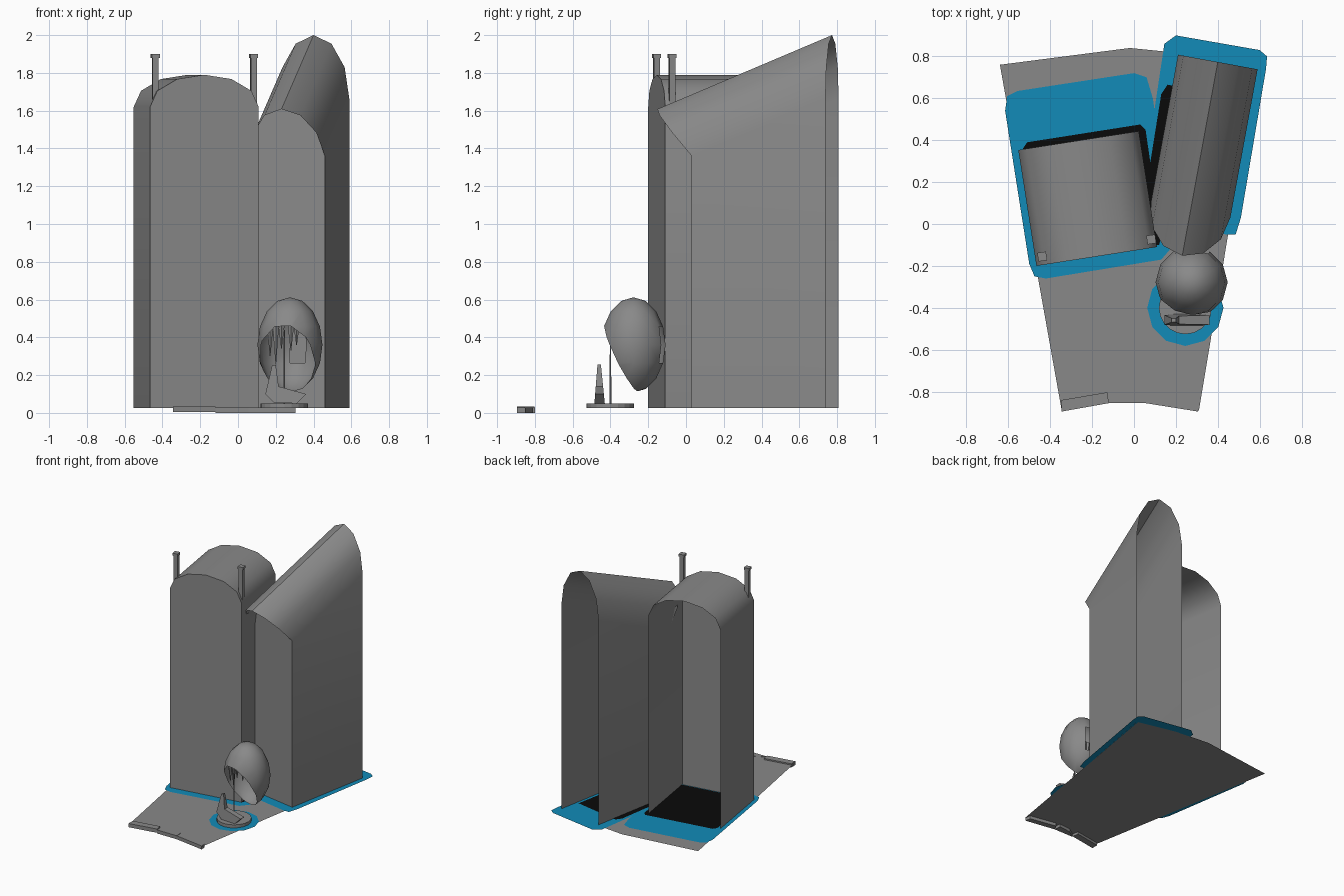
import bpy, bmesh, math
from math import sin, cos, pi, radians
from mathutils import Vector, Matrix

if "Cube" in bpy.data.objects:
    bpy.data.objects.remove(bpy.data.objects["Cube"])


def material(name, rgb):
    m = bpy.data.materials.new(name)
    m.use_nodes = True
    m.diffuse_color = (*rgb, 1)
    m.node_tree.nodes["Principled BSDF"].inputs["Base Color"].default_value = (*rgb, 1)
    return m


GREY = material("stone grey", (0.25, 0.25, 0.25))
BLUE = material("water blue", (0.006, 0.26, 0.48))
BLACK = material("floor black", (0.003, 0.003, 0.003))
GROUND = 0.025


def finish(name, bm, mat, smooth=None):
    me = bpy.data.meshes.new(name)
    bm.to_mesh(me)
    bm.free()
    me.materials.append(mat)
    if smooth:
        me.shade_smooth()
        me.set_sharp_from_angle(angle=radians(smooth))
    ob = bpy.data.objects.new(name, me)
    bpy.context.collection.objects.link(ob)
    return ob


def plate(name, outline, z, mat, height=0):
    """Flat outline, optionally raised into a slab."""
    bm = bmesh.new()
    face = bm.faces.new([bm.verts.new((x, y, z)) for x, y in outline])
    if height:
        top = bmesh.ops.extrude_face_region(bm, geom=[face])["geom"]
        bmesh.ops.translate(bm, vec=(0, 0, height),
                            verts=[v for v in top if isinstance(v, bmesh.types.BMVert)])
    bmesh.ops.recalc_face_normals(bm, faces=bm.faces)
    if not height and bm.faces[:][0].normal.z < 0:
        bmesh.ops.reverse_faces(bm, faces=bm.faces)
    return finish(name, bm, mat)


def circle(x, y, r, n=12):
    return [(x + r * cos(2 * pi * i / n), y + r * sin(2 * pi * i / n)) for i in range(n)]


def placed(x, y, angle):
    return Matrix.Translation((x, y, 0)) @ Matrix.Rotation(radians(angle), 4, 'Z')


def tower(name, frame, half, depth, front_z, back_z, rise, overhang=0):
    """Open-backed shell with an arched roof that may slope and overhang the front."""
    slope = (back_z - front_z) / depth

    def profile(y, spring, lean):
        pts = [(-half, y, GROUND)]
        for i in range(7):
            a = pi - pi * i / 6
            out = lean * sin(a)
            pts.append((half * cos(a), y - out, spring + rise * sin(a) - out * slope))
        return pts + [(half, y, GROUND)]

    bm = bmesh.new()
    front = [bm.verts.new(p) for p in profile(0, front_z, overhang)]
    back = [bm.verts.new(p) for p in profile(depth, back_z, 0)]
    for i in range(len(front) - 1):
        bm.faces.new((front[i], front[i + 1], back[i + 1], back[i]))
    bm.faces.new([bm.verts.new(p) for p in reversed(profile(0, front_z, 0))])
    bm.transform(frame)
    return finish(name, bm, GREY, 40)


# Ground sector
plate("ground", [(-0.345, -0.89), (-0.12, -0.855), (0.07, -0.855), (0.31, -0.89),
                 (0.58, 0.74), (0.28, 0.81), (-0.02, 0.84), (-0.64, 0.76)], GROUND, GREY)

# Pools around the towers and the fountain
plate("left_pool", [(-0.42, -0.26), (0.13, -0.17), (0.19, -0.1), (0.09, 0.6), (0.06, 0.70),
                    (0, 0.72), (-0.555, 0.635), (-0.605, 0.61), (-0.615, 0.54),
                    (-0.50, -0.19), (-0.475, -0.25)], GROUND + 0.001, BLUE)
plate("right_pool", [(0.44, -0.05), (0.485, -0.05), (0.51, 0.03), (0.63, 0.74), (0.635, 0.8),
                     (0.60, 0.83), (0.2, 0.9), (0.145, 0.86), (0.02, 0.03)],
      GROUND + 0.0015, BLUE)
plate("fountain_pool", circle(0.245, -0.4, 0.182), GROUND + 0.001, BLUE)

# Dark floors inside the towers
plate("left_floor", [(-0.46, -0.19), (0.12, -0.1), (0.13, -0.06), (0.055, 0.45),
                     (0.03, 0.475), (-0.51, 0.39), (-0.53, 0.36)], GROUND + 0.003, BLACK)
plate("right_floor", [(0.05, 0.12), (0.44, 0.06), (0.54, 0.59), (0.16, 0.665),
                      (0.13, 0.62)], GROUND + 0.003, BLACK)

# Towers
left_frame = placed(-0.178, -0.155, 8.9)
tower("left_tower", left_frame, 0.291, 0.56, 1.62, 1.62, 0.17)
tower("right_tower", placed(0.27, 0.065, -10.4), 0.193, 0.72, 1.36, 1.66, 0.34, 0.22)

# Chimneys with caps on the front corners of the left tower
for side, x in (("left", 0.27), ("right", -0.257)):
    bm = bmesh.new()
    for width, low, high in ((0.032, 1.6, 1.88), (0.042, 1.88, 1.9)):
        bmesh.ops.create_cube(bm, size=1, matrix=Matrix.Translation((x, 0.04, (low + high) / 2))
                              @ Matrix.Diagonal((width, width, high - low, 1)))
    bm.transform(left_frame)
    finish(side + "_chimney", bm, GREY)

# Broken kerb along the front edge
plate("kerb_right", [(-0.345, -0.895), (-0.12, -0.855), (-0.128, -0.803), (-0.345, -0.84)],
      0.005, GREY, 0.03)
plate("kerb_middle", [(-0.12, -0.855), (0.055, -0.855), (0.05, -0.8), (-0.05, -0.81)],
      0, GREY, 0.028)
plate("kerb_left", [(0.055, -0.855), (0.305, -0.895), (0.3, -0.85), (0.08, -0.81)],
      0, GREY, 0.028)

# Fountain disc
plate("fountain_disc", circle(0.245, -0.4, 0.126, 20), GROUND, GREY, 0.026)

# Hollow egg canopy with a slanting mouth and a hole at the back
bm = bmesh.new()
bmesh.ops.create_uvsphere(bm, u_segments=12, v_segments=8, radius=1)
bmesh.ops.delete(bm, context='FACES', geom=[
    f for f in bm.faces
    if f.calc_center_median().normalized().dot(Vector((0.35, 0.9, 0.15)).normalized()) > 0.93])
bm.transform(Matrix.Translation((0.275, -0.278, 0.36)) @ Matrix.Diagonal((0.172, 0.17, 0.252, 1)))
bmesh.ops.bisect_plane(bm, geom=bm.verts[:] + bm.edges[:] + bm.faces[:],
                       plane_co=(0.24, -0.43, 0.47), plane_no=(-0.19, -0.87, -0.45),
                       clear_outer=True)
finish("egg_canopy", bm, GREY, 60)


def spike(name, x, y, low, high, r_low, r_high):
    bm = bmesh.new()
    bmesh.ops.create_cone(bm, cap_ends=True, segments=6, radius1=r_low, radius2=r_high,
                          depth=high - low,
                          matrix=Matrix.Translation((x, y, (low + high) / 2)))
    finish(name, bm, GREY)


# Water jet and hanging spikes under the canopy
spike("jet", 0.245, -0.4, 0.05, 0.44, 0.005, 0.003)
for i, (x, low) in enumerate(((0.17, 0.3), (0.2, 0.26), (0.23, 0.34), (0.28, 0.33), (0.31, 0.36))):
    spike(f"hanging_spike_{i + 1}", x, -0.34, low, 0.47, 0.002, 0.02)

# Bent sculpture on the disc
bm = bmesh.new()
outline = [(0.145, 0.1), (0.18, 0.25), (0.2, 0.255), (0.215, 0.14), (0.36, 0.1),
           (0.31, 0.05), (0.19, 0.055)]
rings = []
for y, lean in ((-0.485, 0.08), (-0.43, -0.1)):
    rings.append([bm.verts.new((x, y + lean * (z - 0.05), z)) for x, z in outline])
bm.faces.new(rings[0])
bm.faces.new(reversed(rings[1]))
for i in range(len(outline)):
    bm.faces.new((rings[0][i - 1], rings[0][i], rings[1][i], rings[1][i - 1]))
bmesh.ops.recalc_face_normals(bm, faces=bm.faces)
finish("sculpture", bm, GREY)
